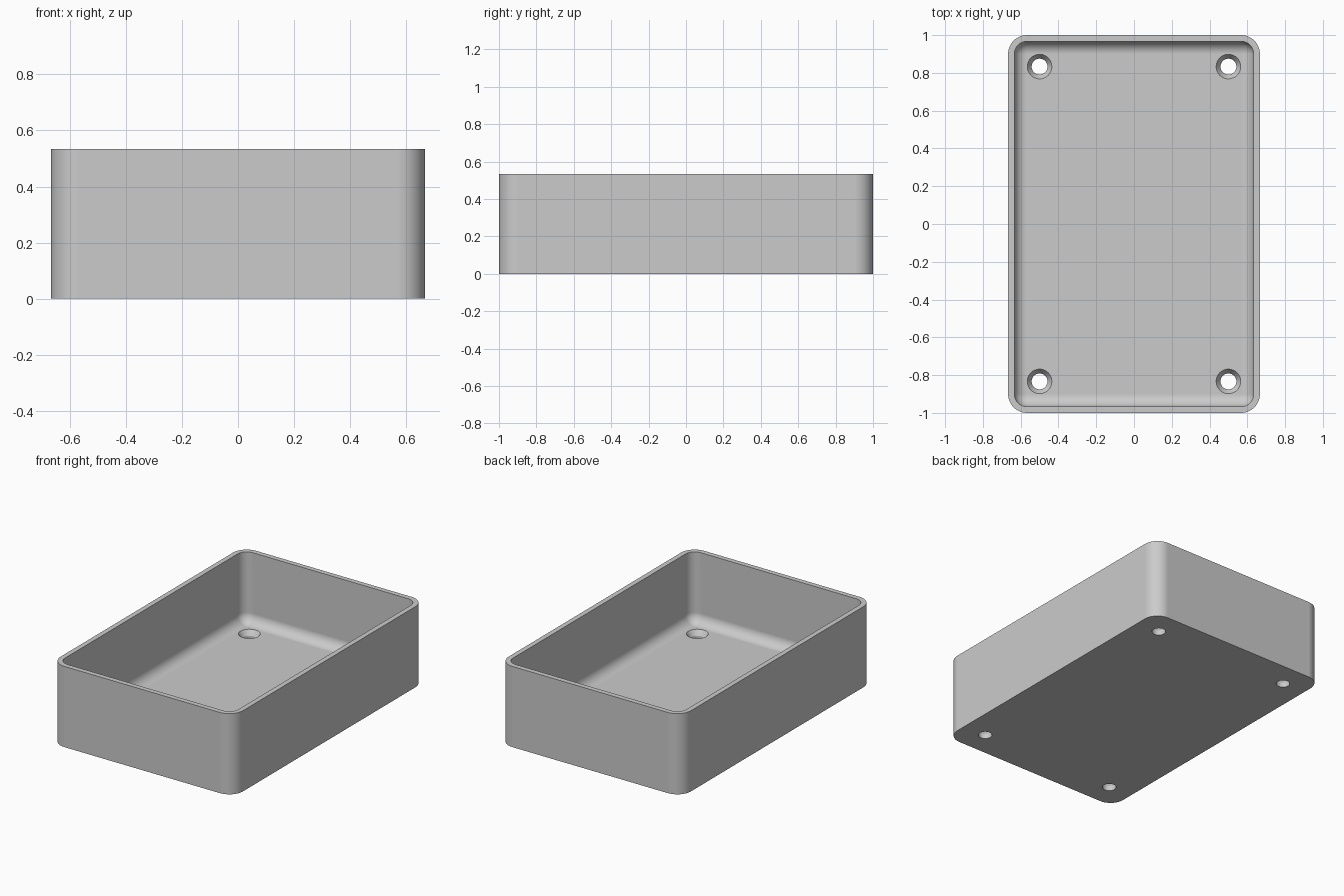
import bpy, bmesh
from math import sin, cos, pi

cube = bpy.data.objects.get("Cube")
if cube:
    bpy.data.objects.remove(cube, do_unlink=True)

HALF_X, HALF_Y, HEIGHT = 0.6667, 1.0, 0.5333
CORNER, WALL, FLOOR = 0.1, 0.0333, 0.0667
FILLET = CORNER - WALL
STEPS = 12

grey = bpy.data.materials.new("plain grey")
grey.use_nodes = True
grey.diffuse_color = (0.6, 0.6, 0.6, 1)
grey.node_tree.nodes["Principled BSDF"].inputs["Base Color"].default_value = (0.6, 0.6, 0.6, 1)


def rounded_ring(inset, z):
    """Rounded rectangle, inset from the outer wall."""
    r = CORNER - inset
    points = []
    for i, (sx, sy) in enumerate([(1, 1), (-1, 1), (-1, -1), (1, -1)]):
        for k in range(STEPS + 1):
            a = (i + k / STEPS) * pi / 2
            points.append((sx * (HALF_X - CORNER) + r * cos(a),
                           sy * (HALF_Y - CORNER) + r * sin(a), z))
    return points


def round_ring(x, y, r, z, sides=48):
    return [(x + r * cos(2 * pi * k / sides), y + r * sin(2 * pi * k / sides), z)
            for k in range(sides)]


def loft(bm, rings):
    """Skin a stack of matching rings and cap both ends."""
    rows = [[bm.verts.new(p) for p in ring] for ring in rings]
    n = len(rows[0])
    for low, high in zip(rows, rows[1:]):
        for k in range(n):
            j = (k + 1) % n
            bm.faces.new((low[k], low[j], high[j], high[k]))
    bm.faces.new(rows[0])
    bm.faces.new(rows[-1])


def make_object(name, bm):
    bmesh.ops.remove_doubles(bm, verts=bm.verts, dist=1e-5)
    bmesh.ops.recalc_face_normals(bm, faces=bm.faces)
    mesh = bpy.data.meshes.new(name)
    bm.to_mesh(mesh)
    bm.free()
    mesh.materials.append(grey)
    obj = bpy.data.objects.new(name, mesh)
    bpy.context.collection.objects.link(obj)
    return obj


# Tray: outer wall, rim, inner wall, filleted floor
rings = [rounded_ring(0, 0), rounded_ring(0, HEIGHT), rounded_ring(WALL, HEIGHT)]
for k in range(STEPS + 1):
    a = k / STEPS * pi / 2
    rings.append(rounded_ring(WALL + FILLET * (1 - cos(a)),
                              FLOOR + FILLET * (1 - sin(a))))
bm = bmesh.new()
loft(bm, rings)
tray = make_object("open_tray", bm)

# Countersunk screw holes in the four corners
bm = bmesh.new()
for x in (-0.5, 0.5):
    for y in (-0.8333, 0.8333):
        profile = [(0.042, -0.05), (0.042, 0.033), (0.065, FLOOR), (0.065, 0.15)]
        loft(bm, [round_ring(x, y, r, z) for r, z in profile])
cutter = make_object("screw_hole_cutter", bm)
cutter.hide_render = True

bpy.ops.object.select_all(action='DESELECT')
bpy.context.view_layer.objects.active = tray
tray.select_set(True)
cut = tray.modifiers.new("screw holes", 'BOOLEAN')
cut.operation = 'DIFFERENCE'
cut.solver = 'EXACT'
cut.object = cutter
bpy.ops.object.modifier_apply(modifier=cut.name)
bpy.data.objects.remove(cutter, do_unlink=True)

# Smooth curves, crisp edges, flat floor
bpy.ops.object.shade_smooth_by_angle(angle=pi / 6)
weighted = tray.modifiers.new("flat floor shading", 'WEIGHTED_NORMAL')
weighted.keep_sharp = True
